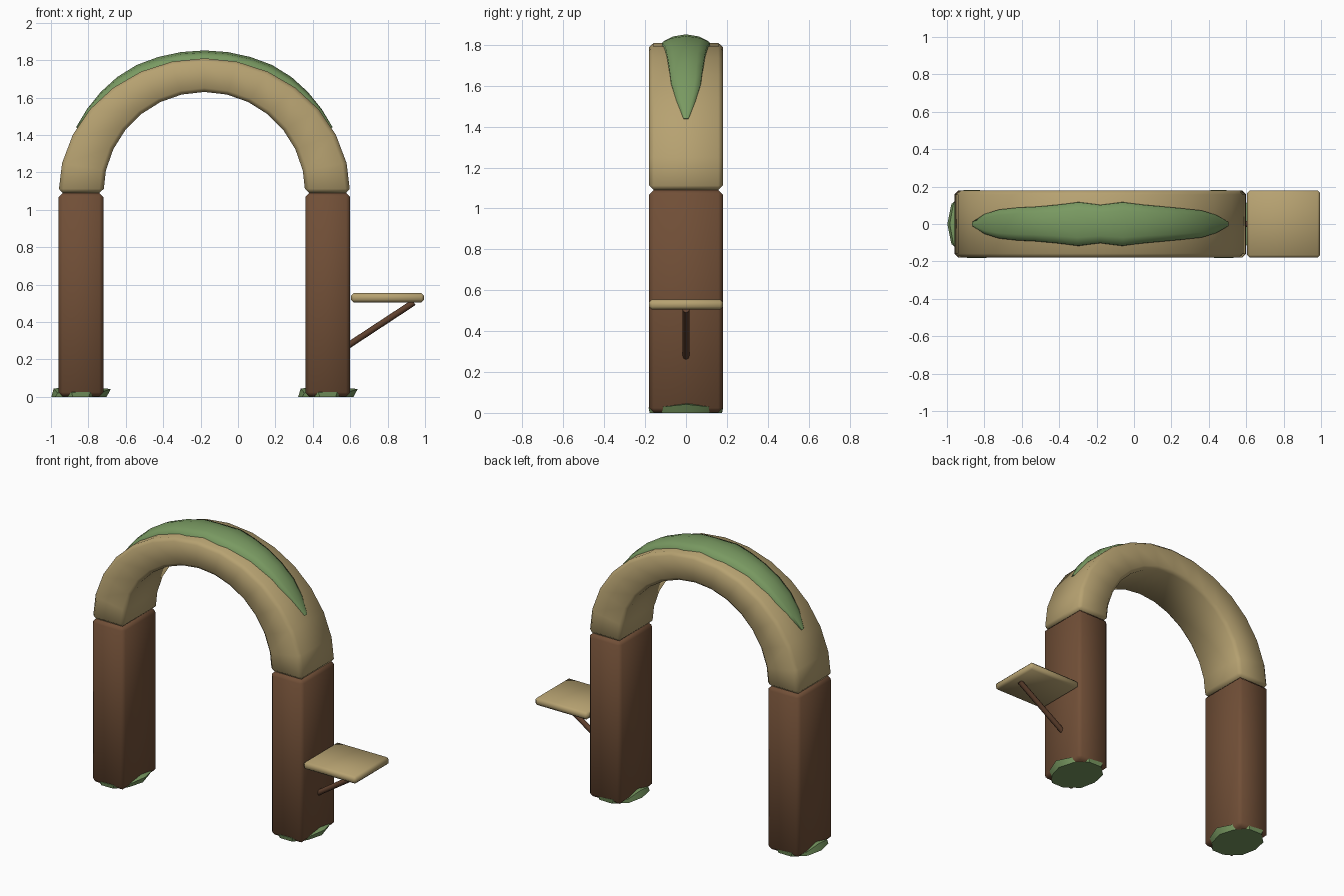
import bpy, bmesh, math
from mathutils import Vector

if "Cube" in bpy.data.objects:
    bpy.data.objects.remove(bpy.data.objects["Cube"])


def material(name, rgb):
    m = bpy.data.materials.new(name)
    m.diffuse_color = (*rgb, 1)
    m.use_nodes = True
    m.node_tree.nodes["Principled BSDF"].inputs["Base Color"].default_value = m.diffuse_color
    return m


TAN = material("pale wood", (0.47, 0.36, 0.165))
BROWN = material("brown wood", (0.165, 0.078, 0.038))
DARK = material("dark brown wood", (0.115, 0.052, 0.027))
GREEN = material("moss green", (0.19, 0.32, 0.12))

CX, SPRING = -0.18, 1.09      # arch centre and springing height


def finish(bm, name, mat, bevel=0, angle=70):
    bmesh.ops.recalc_face_normals(bm, faces=bm.faces)
    me = bpy.data.meshes.new(name)
    bm.to_mesh(me)
    bm.free()
    me.materials.append(mat)
    ob = bpy.data.objects.new(name, me)
    bpy.context.collection.objects.link(ob)
    bpy.ops.object.select_all(action='DESELECT')
    bpy.context.view_layer.objects.active = ob
    ob.select_set(True)
    if bevel:
        mod = ob.modifiers.new("bevel", 'BEVEL')
        mod.width = bevel
        mod.segments = 1
        mod.limit_method = 'ANGLE'
        mod.angle_limit = math.radians(40)
        bpy.ops.object.modifier_apply(modifier=mod.name)
    bpy.ops.object.shade_smooth_by_angle(angle=math.radians(angle))
    return ob


def box(name, lo, hi, mat, bevel):
    bm = bmesh.new()
    bmesh.ops.create_cube(bm, size=1)
    for v in bm.verts:
        v.co = [l + (c + 0.5) * (h - l) for l, h, c in zip(lo, hi, v.co)]
    return finish(bm, name, mat, bevel)


def loft(name, rings, mat, bevel=0, angle=70):
    bm = bmesh.new()
    rows = [[bm.verts.new(p) for p in ring] for ring in rings]
    n = len(rows[0])
    for a, b in zip(rows, rows[1:]):
        for i in range(n):
            j = (i + 1) % n
            bm.faces.new((a[i], a[j], b[j], b[i]))
    bm.faces.new(rows[0])
    bm.faces.new(rows[-1])
    return finish(bm, name, mat, bevel, angle)


def arc(a, rx, rz, y):
    return (CX + rx * math.cos(a), y, SPRING + rz * math.sin(a))


# Legs
for side, x in (("left", -0.84), ("right", 0.48)):
    box(side + "_leg", (x - 0.12, -0.18, 0.002), (x + 0.12, 0.18, SPRING), BROWN, 0.022)

# Arch, thinner at the crown
N = 14
rings = []
for k in range(N + 1):
    a = math.pi * k / N
    rings.append([arc(a, 0.78, 0.72, -0.18), arc(a, 0.78, 0.72, 0.18),
                  arc(a, 0.54, 0.54, 0.18), arc(a, 0.54, 0.54, -0.18)])
loft("arch", rings, TAN, 0.022)

# Moss strip draped over the arch: wavy half widths from end to end
widths = [0.012, 0.05, 0.075, 0.085, 0.095, 0.105, 0.12, 0.105,
          0.12, 0.105, 0.095, 0.09, 0.08, 0.055, 0.012]
section = [(-1, -0.025), (-0.96, 0.3), (-0.6, 0.75), (0, 1), (0.6, 0.75),
           (0.96, 0.3), (1, -0.025)]
rings = []
for k, w in enumerate(widths):
    t = k / (len(widths) - 1)
    a = math.radians(29 + 122 * t)
    h = 0.042 * min(1, 0.1 + 2.6 * math.sin(math.pi * t) ** 1.2 / 2)
    ring = []
    for s, l in section:
        d = l if l < 0 else l * h
        ring.append(arc(a, 0.78 + d, 0.72 + d, s * w))
    rings.append(ring)
loft("arch_moss", rings, GREEN)

# Ragged moss clumps round the feet: (x, y, rim height)
rim = [(0.16, 0.0, 0.042), (0.125, 0.11, 0.03), (0.04, 0.18, 0.022),
       (-0.07, 0.182, 0.03), (-0.125, 0.11, 0.02), (-0.145, 0.0, 0.045),
       (-0.125, -0.11, 0.02), (-0.05, -0.183, 0.024), (0.05, -0.183, 0.026),
       (0.125, -0.11, 0.03)]
for side, x in (("left", -0.84), ("right", 0.48)):
    low = []
    for px, py, h in rim:
        f = 1.09 if px < -0.1 else 0.86
        low.append((x + px * f, py * 0.97, 0))
    top = [(x + px, py, h) for px, py, h in rim]
    peak = [(x + px * 0.4, py * 0.4, 0.05) for px, py, h in rim]
    loft(side + "_foot_moss", [low, top, peak], GREEN, angle=40)

# Side shelf
box("shelf", (0.605, -0.18, 0.505), (0.995, 0.18, 0.555), TAN, 0.014)

# Diagonal strut under the shelf
p, q = Vector((0.59, 0, 0.275)), Vector((0.94, 0, 0.505))
d = (q - p).normalized()
u, v = Vector((0, 1, 0)), d.cross(Vector((0, 1, 0)))
rings = [[c + 0.017 * (u * math.cos(i * math.pi / 4) + v * math.sin(i * math.pi / 4))
          for i in range(8)] for c in (p, q)]
loft("shelf_strut", rings, DARK)
